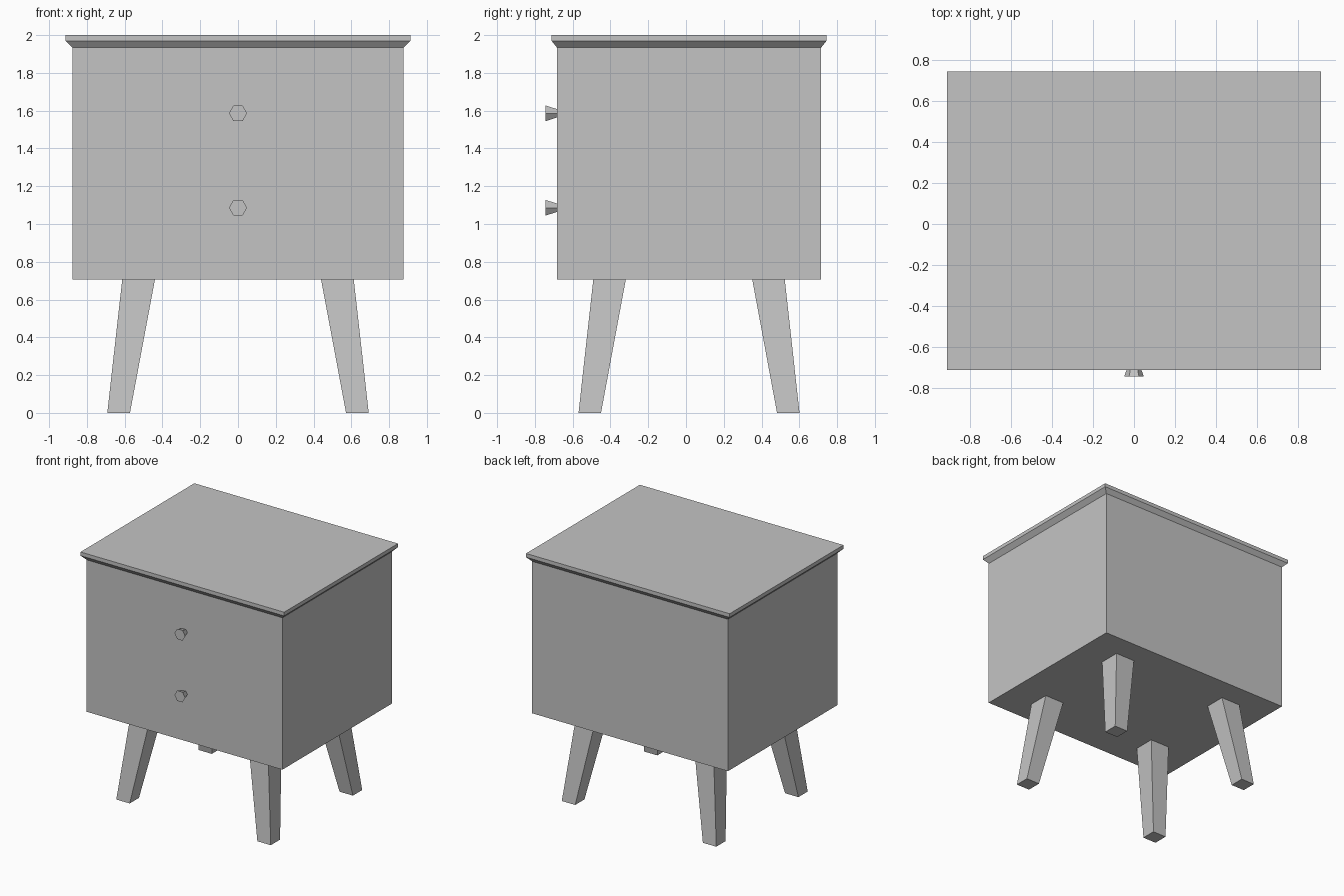
import bpy
import bmesh
import math
from mathutils import Matrix, Vector

cube = bpy.data.objects.get("Cube")
if cube:
    bpy.data.objects.remove(cube, do_unlink=True)

grey = bpy.data.materials.new("plain_grey")
grey.use_nodes = True
colour = (0.55, 0.55, 0.55, 1)
grey.diffuse_color = colour
grey.node_tree.nodes["Principled BSDF"].inputs["Base Color"].default_value = colour

CENTRE_Y = 0.016      # cabinet sits slightly back to leave room for the knobs
BODY_X, BODY_Y = 0.877, 0.70
BODY_BOTTOM, BODY_TOP = 0.705, 1.935


def add_object(name, bm):
    bmesh.ops.recalc_face_normals(bm, faces=bm.faces)
    mesh = bpy.data.meshes.new(name)
    bm.to_mesh(mesh)
    bm.free()
    mesh.materials.append(grey)
    obj = bpy.data.objects.new(name, mesh)
    bpy.context.collection.objects.link(obj)
    return obj


def loft(name, sections):
    """Join stacked rectangles, each given as (x0, x1, y0, y1, z)."""
    bm = bmesh.new()
    rings = []
    for x0, x1, y0, y1, z in sections:
        corners = ((x0, y0), (x1, y0), (x1, y1), (x0, y1))
        rings.append([bm.verts.new((x, y + CENTRE_Y, z)) for x, y in corners])
    for low, high in zip(rings, rings[1:]):
        for i in range(4):
            j = (i + 1) % 4
            bm.faces.new((low[i], low[j], high[j], high[i]))
    bm.faces.new(rings[0])
    bm.faces.new(rings[-1])
    return add_object(name, bm)


def centred(hx, hy, z):
    return (-hx, hx, -hy, hy, z)


# Cabinet box
loft("cabinet_body", [centred(BODY_X, BODY_Y, BODY_BOTTOM),
                      centred(BODY_X, BODY_Y, BODY_TOP)])

# Overhanging top with a chamfered underside
loft("table_top", [centred(BODY_X, BODY_Y, BODY_TOP),
                   centred(0.912, 0.728, 1.97),
                   centred(0.912, 0.728, 2.0)])

# Four splayed, tapered legs
for side, sx in (("right", -1), ("left", 1)):
    for end, sy in (("front", -1), ("back", 1)):
        loft(f"{end}_{side}_leg", [
            (sx * 0.572, sx * 0.692, sy * 0.466, sy * 0.585, 0),
            (sx * 0.44, sx * 0.613, sy * 0.335, sy * 0.507, BODY_BOTTOM)])

# Hexagonal drawer knobs, flaring towards the front
knob_length = 0.06
front_y = CENTRE_Y - BODY_Y
for name, z in (("upper_knob", 1.586), ("lower_knob", 1.086)):
    bm = bmesh.new()
    bmesh.ops.create_cone(bm, cap_ends=True, segments=6, radius1=0.026,
                          radius2=0.048, depth=knob_length)
    # Put two corners of the hexagon on the horizontal axis
    corner = max(bm.verts, key=lambda v: v.co.xy.length).co
    turn = Matrix.Rotation(-math.atan2(corner.y, corner.x), 4, "Z")
    tip = Matrix.Rotation(math.pi / 2, 4, "X")
    move = Matrix.Translation(Vector((0, front_y - knob_length / 2, z)))
    bmesh.ops.transform(bm, matrix=move @ tip @ turn, verts=bm.verts)
    add_object(name, bm)
